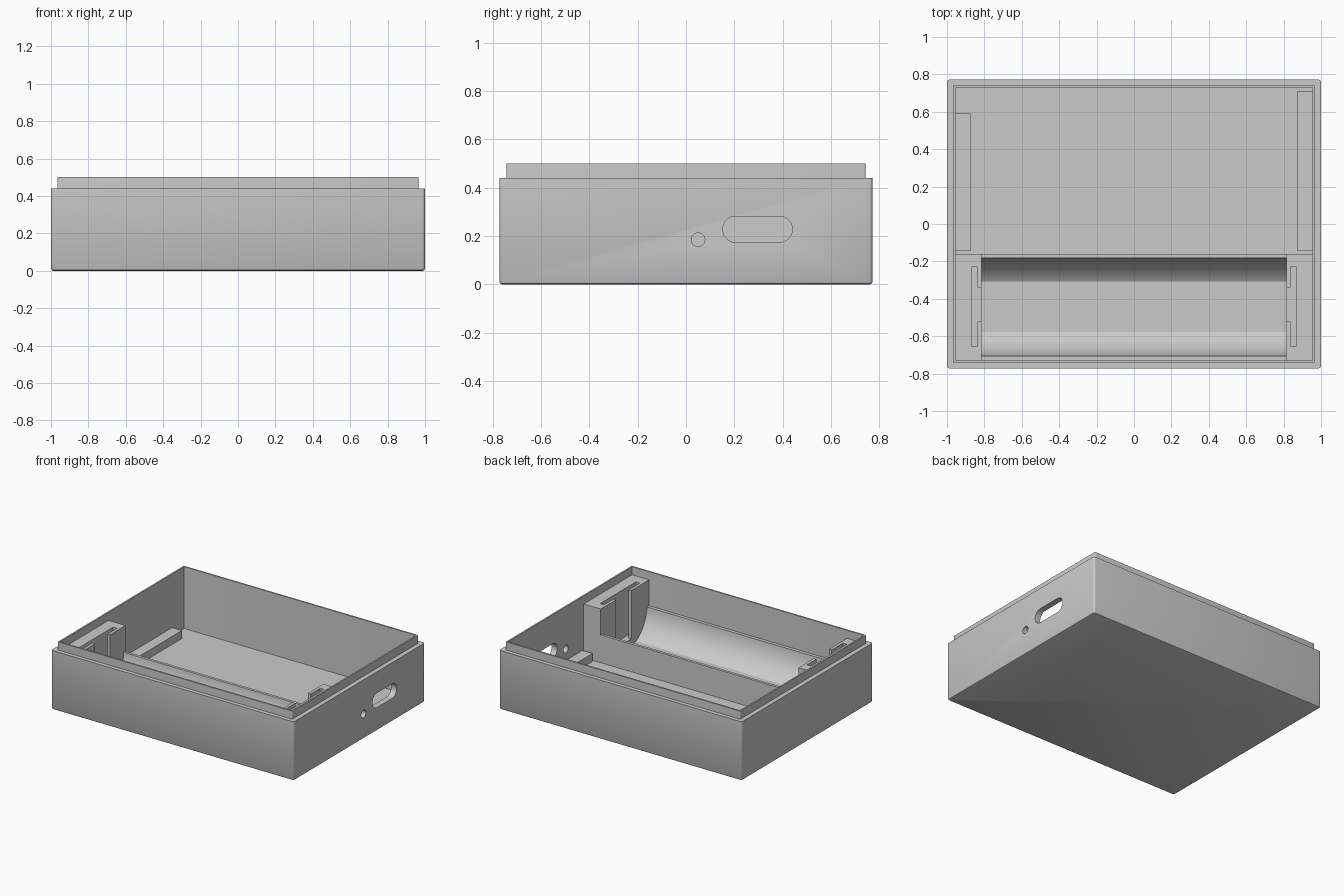
import bpy, bmesh
from math import sin, cos, pi, radians, acos
from mathutils import Vector

if "Cube" in bpy.data.objects:
    bpy.data.objects.remove(bpy.data.objects["Cube"])

grey = bpy.data.materials.new("plain grey")
grey.use_nodes = True
COLOUR = (0.6, 0.6, 0.6, 1)
grey.diffuse_color = COLOUR
grey.node_tree.nodes["Principled BSDF"].inputs["Base Color"].default_value = COLOUR

FLOOR = 0.04
INNER_X, INNER_Y = 0.955, 0.73


def finish(name, bm, smooth=False):
    bmesh.ops.recalc_face_normals(bm, faces=bm.faces)
    mesh = bpy.data.meshes.new(name)
    bm.to_mesh(mesh)
    bm.free()
    mesh.materials.append(grey)
    obj = bpy.data.objects.new(name, mesh)
    bpy.context.collection.objects.link(obj)
    if smooth:
        smooth_shade(obj)
    return obj


def smooth_shade(obj):
    bpy.ops.object.select_all(action="DESELECT")
    obj.select_set(True)
    bpy.context.view_layer.objects.active = obj
    bpy.ops.object.shade_smooth_by_angle(angle=radians(35))


def prism(name, outline, lo, hi, axis="z", smooth=False):
    """Extrude a flat outline along z (outline in x, y) or x (outline in y, z)."""
    bm = bmesh.new()
    place = (lambda a, b: (a, b, lo)) if axis == "z" else (lambda a, b: (lo, a, b))
    face = bm.faces.new([bm.verts.new(place(a, b)) for a, b in outline])
    grown = bmesh.ops.extrude_face_region(bm, geom=[face])["geom"]
    shift = Vector((0, 0, hi - lo)) if axis == "z" else Vector((hi - lo, 0, 0))
    bmesh.ops.translate(bm, vec=shift, verts=[g for g in grown if isinstance(g, bmesh.types.BMVert)])
    return finish(name, bm, smooth)


def rect(x0, x1, y0, y1):
    return [(x0, y0), (x1, y0), (x1, y1), (x0, y1)]


def rounded_rect(hx, hy, r, steps=4):
    pts = []
    for k, (sx, sy) in enumerate([(1, 1), (-1, 1), (-1, -1), (1, -1)]):
        for i in range(steps + 1):
            a = (k + i / steps) * pi / 2
            pts.append((sx * (hx - r) + r * cos(a), sy * (hy - r) + r * sin(a)))
    return pts


# Tray shell: stacked rounded rings, outside up over the lip and down inside
rings = [(0.988, 0.76, 0.008, 0), (0.996, 0.768, 0.012, 0.004), (1, 0.772, 0.015, 0.012),
         (1, 0.772, 0.015, 0.44), (0.966, 0.742, 0.006, 0.44), (0.966, 0.742, 0.006, 0.5),
         (INNER_X, INNER_Y, 0.003, 0.5), (INNER_X, INNER_Y, 0.003, FLOOR)]
bm = bmesh.new()
loops = [[bm.verts.new((x, y, z)) for x, y in rounded_rect(hx, hy, r)] for hx, hy, r, z in rings]
for low, high in zip(loops, loops[1:]):
    n = len(low)
    for i in range(n):
        j = (i + 1) % n
        bm.faces.new((low[i], low[j], high[j], high[i]))
bm.faces.new(loops[0])
bm.faces.new(loops[-1])
shell = finish("tray_shell", bm)

# Openings through the side wall: a rounded slot and a small round hole
def stadium(yc, zc, half, r, steps=16):
    pts = []
    for side in (1, -1):
        for i in range(steps + 1):
            a = -pi / 2 + pi * i / steps
            pts.append((yc + side * (half + r * cos(a)), zc + side * r * sin(a)))
    return pts


port = stadium(0.296, 0.228, 0.09, 0.054)
pinhole = [(0.05 + 0.028 * cos(2 * pi * i / 24), 0.185 + 0.028 * sin(2 * pi * i / 24)) for i in range(24)]
for outline in (port, pinhole):
    cutter = prism("opening_cutter", outline, 0.9, 1.1, "x")
    cutter.hide_render = True
    mod = shell.modifiers.new("opening", "BOOLEAN")
    mod.operation, mod.solver, mod.object = "DIFFERENCE", "EXACT", cutter
    bpy.context.view_layer.objects.active = shell
    bpy.ops.object.modifier_apply(modifier=mod.name)
    bpy.data.objects.remove(cutter)
smooth_shade(shell)

# End blocks with a tall contact slot opening towards the cradle
plan = [(0.815, -INNER_Y), (INNER_X, -INNER_Y), (INNER_X, -0.16), (0.815, -0.16),
        (0.815, -0.34), (0.837, -0.34), (0.837, -0.23), (0.869, -0.23),
        (0.869, -0.652), (0.837, -0.652), (0.837, -0.52), (0.815, -0.52)]
for side, word in ((1, "left"), (-1, "right")):
    prism(f"{word}_end_block", [(side * x, y) for x, y in plan], 0.08, 0.44)
    prism(f"{word}_end_block_base",
          rect(*sorted((side * 0.815, side * INNER_X)), -INNER_Y, -0.16), FLOOR, 0.08)

# Cradle: two banks with a shared round hollow, cut off flat at the floor
CY, CZ, R, TOP = -0.443, 0.266, 0.263, 0.247
start, end = acos((CZ - TOP) / R), acos((CZ - FLOOR) / R)
arc = [start + (end - start) * i / 16 for i in range(17)]
for side, edge, name in ((1, -0.16, "cradle_back_bank"), (-1, -INNER_Y, "cradle_front_bank")):
    curve = [(CY + side * R * sin(a), CZ - R * cos(a)) for a in arc]
    prism(name, [(edge, FLOOR), (edge, TOP)] + curve, -0.815, 0.815, "x", smooth=True)

# Low rails along the side walls
prism("left_rail", rect(0.872, INNER_X, -0.145, 0.71), FLOOR, 0.1)
prism("right_rail", rect(-INNER_X, -0.875, -0.145, 0.59), FLOOR, 0.1)
